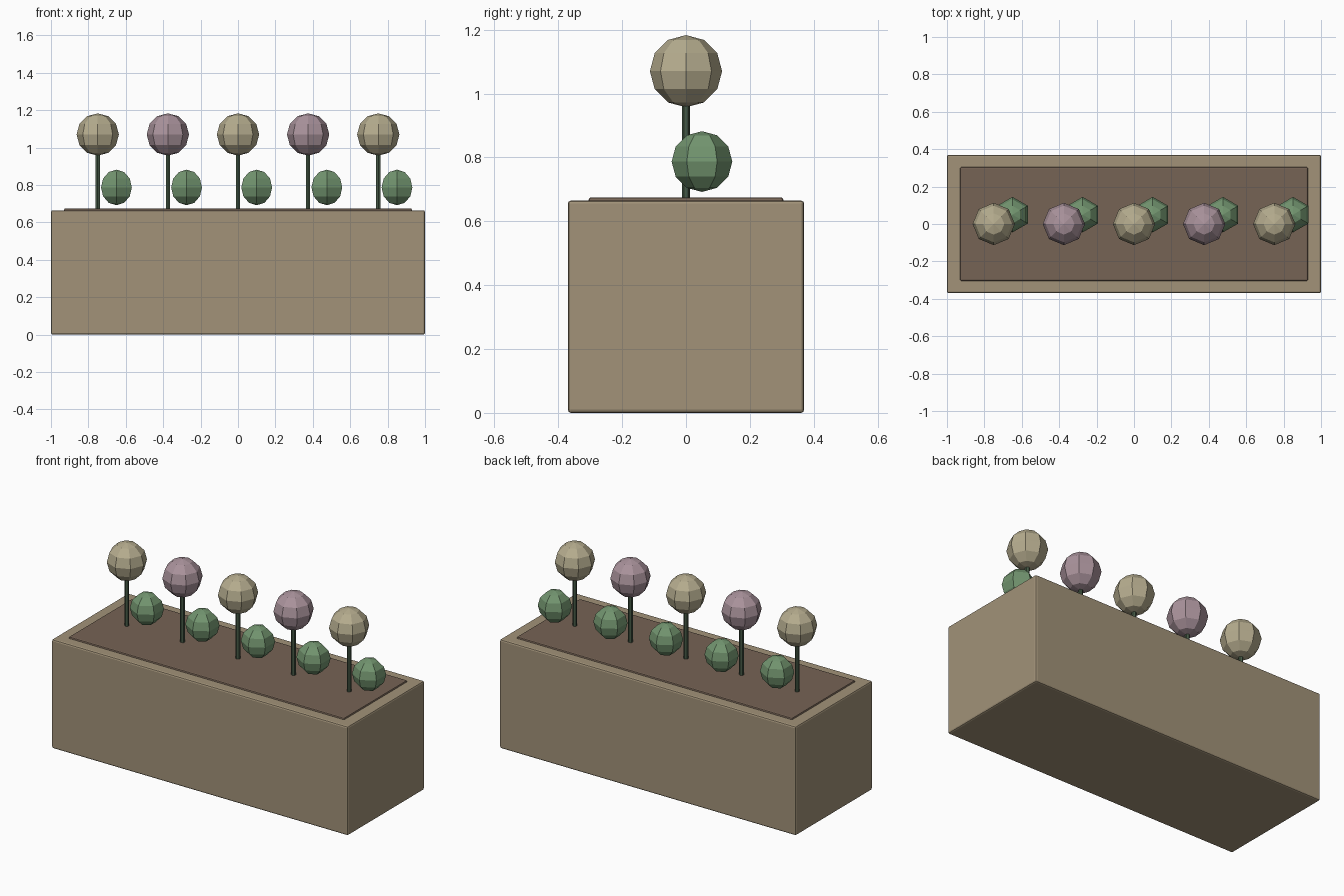
import bpy

if "Cube" in bpy.data.objects:
    bpy.data.objects.remove(bpy.data.objects["Cube"])


def material(name, rgb):
    m = bpy.data.materials.new(name)
    m.diffuse_color = (*rgb, 1)
    m.use_nodes = True
    m.node_tree.nodes["Principled BSDF"].inputs["Base Color"].default_value = m.diffuse_color
    return m


WOOD = material("wood", (0.36, 0.29, 0.19))
SOIL = material("soil", (0.18, 0.125, 0.09))
STEM = material("stem", (0.06, 0.10, 0.06))
LEAF = material("leaf", (0.17, 0.30, 0.16))
YELLOW = material("yellow_petal", (0.46, 0.41, 0.27))
PINK = material("pink_petal", (0.40, 0.29, 0.33))


def finish(name, mat):
    ob = bpy.context.object
    ob.name = name
    ob.data.materials.append(mat)
    return ob


def box(name, size, z0, mat, bevel):
    bpy.ops.mesh.primitive_cube_add(size=1, location=(0, 0, z0 + size[2] / 2))
    ob = finish(name, mat)
    ob.scale = size
    bpy.ops.object.transform_apply(location=False, rotation=False, scale=True)
    mod = ob.modifiers.new("bevel", 'BEVEL')
    mod.width = bevel
    mod.segments = 2


def ball(name, radius, segments, rings, loc, mat):
    bpy.ops.mesh.primitive_uv_sphere_add(radius=radius, segments=segments,
                                         ring_count=rings, location=loc)
    finish(name, mat)


# Planter box with a slightly raised soil bed
box("planter_box", (2.0, 0.74, 0.665), 0, WOOD, 0.01)
box("soil_bed", (1.86, 0.61, 0.065), 0.61, SOIL, 0.008)

# Row of flowers: stem, round bloom and a leaf ball beside it
for i in range(5):
    x = -0.75 + 0.375 * i
    bpy.ops.mesh.primitive_cylinder_add(vertices=6, radius=0.013, depth=0.36,
                                        location=(x, 0, 0.83))
    finish(f"stem_{i + 1}", STEM)
    ball(f"bloom_{i + 1}", 0.113, 8, 6, (x, 0, 1.07), PINK if i % 2 else YELLOW)
    ball(f"leaf_ball_{i + 1}", 0.095, 6, 6, (x + 0.1, 0.05, 0.787), LEAF)
